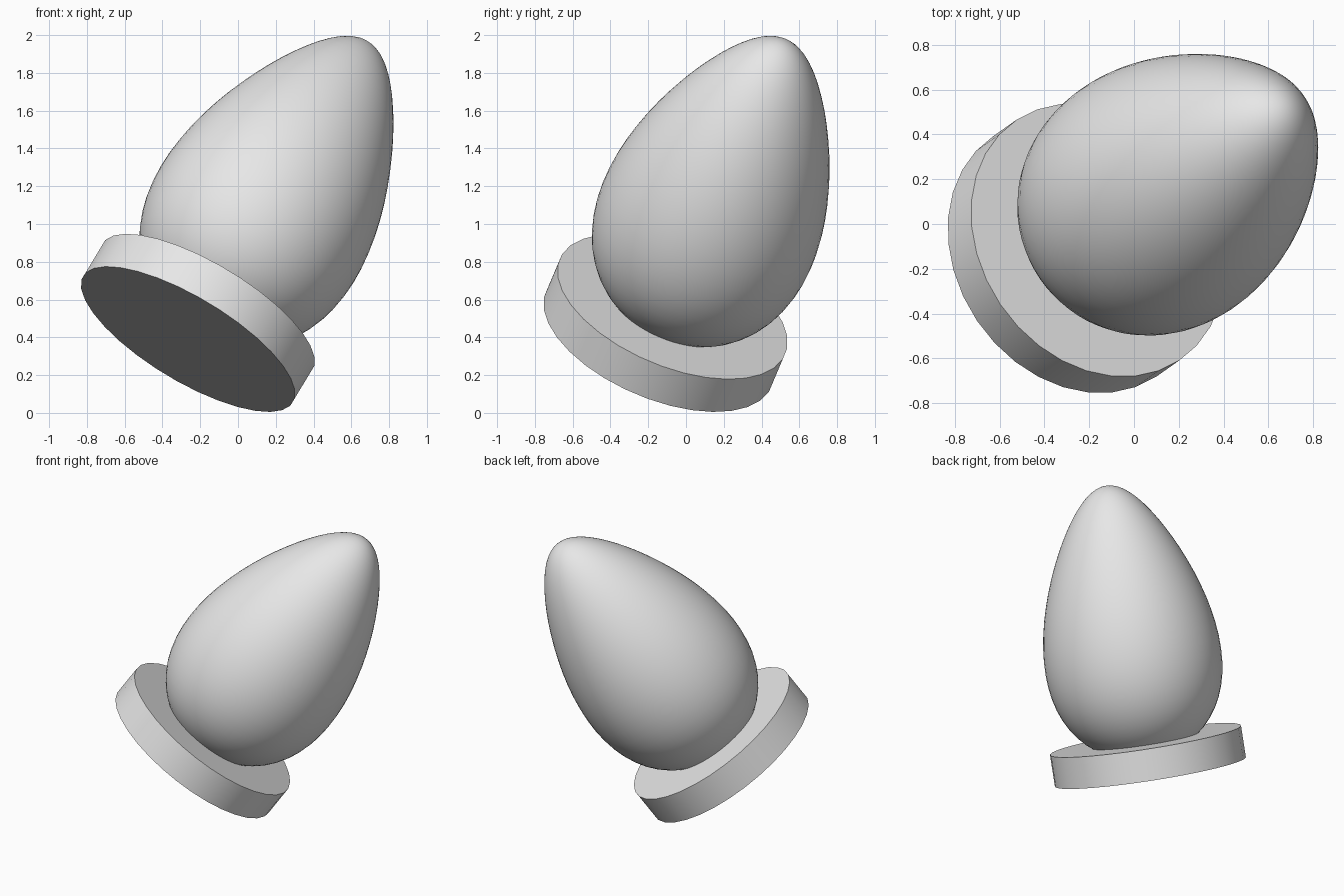
import bpy
import math
from mathutils import Matrix, Vector

if "Cube" in bpy.data.objects:
    bpy.data.objects.remove(bpy.data.objects["Cube"], do_unlink=True)

# Single plain grey
grey = bpy.data.materials.new("light_grey")
grey.use_nodes = True
grey.diffuse_color = (0.8, 0.8, 0.8, 1)
grey.node_tree.nodes["Principled BSDF"].inputs["Base Color"].default_value = (0.8, 0.8, 0.8, 1)

# Shared tilted frame: origin at the underside of the base, local z along the axis
axis = Vector((0.485, 0.341, 0.805)).normalized()
tilt = Vector((0, 0, 1)).rotation_difference(axis).to_matrix().to_4x4()
frame = Matrix.Translation((-0.265, -0.145, 0.39)) @ tilt


def finish(name):
    obj = bpy.context.object
    obj.name = name
    obj.data.materials.append(grey)
    bpy.ops.object.shade_smooth_by_angle(angle=math.radians(40))
    obj.matrix_world = frame
    return obj


# Round base plate
BASE_RADIUS, BASE_HEIGHT = 0.649, 0.215
bpy.ops.mesh.primitive_cylinder_add(vertices=32, radius=BASE_RADIUS, depth=BASE_HEIGHT)
base = finish("round_base")
base.data.transform(Matrix.Translation((0, 0, BASE_HEIGHT / 2)))

# Egg body: a sphere stretched along the axis and tapered towards the tip
EGG_RADIUS, EGG_HALF, EGG_CENTRE, TAPER = 0.57, 0.93, 1.02, 0.32
bpy.ops.mesh.primitive_uv_sphere_add(segments=64, ring_count=32, radius=1)
egg = finish("egg_body")
for v in egg.data.vertices:
    width = EGG_RADIUS * (1 - TAPER * v.co.z)
    v.co = (v.co.x * width, v.co.y * width, EGG_CENTRE + EGG_HALF * v.co.z)
egg.data.update()
